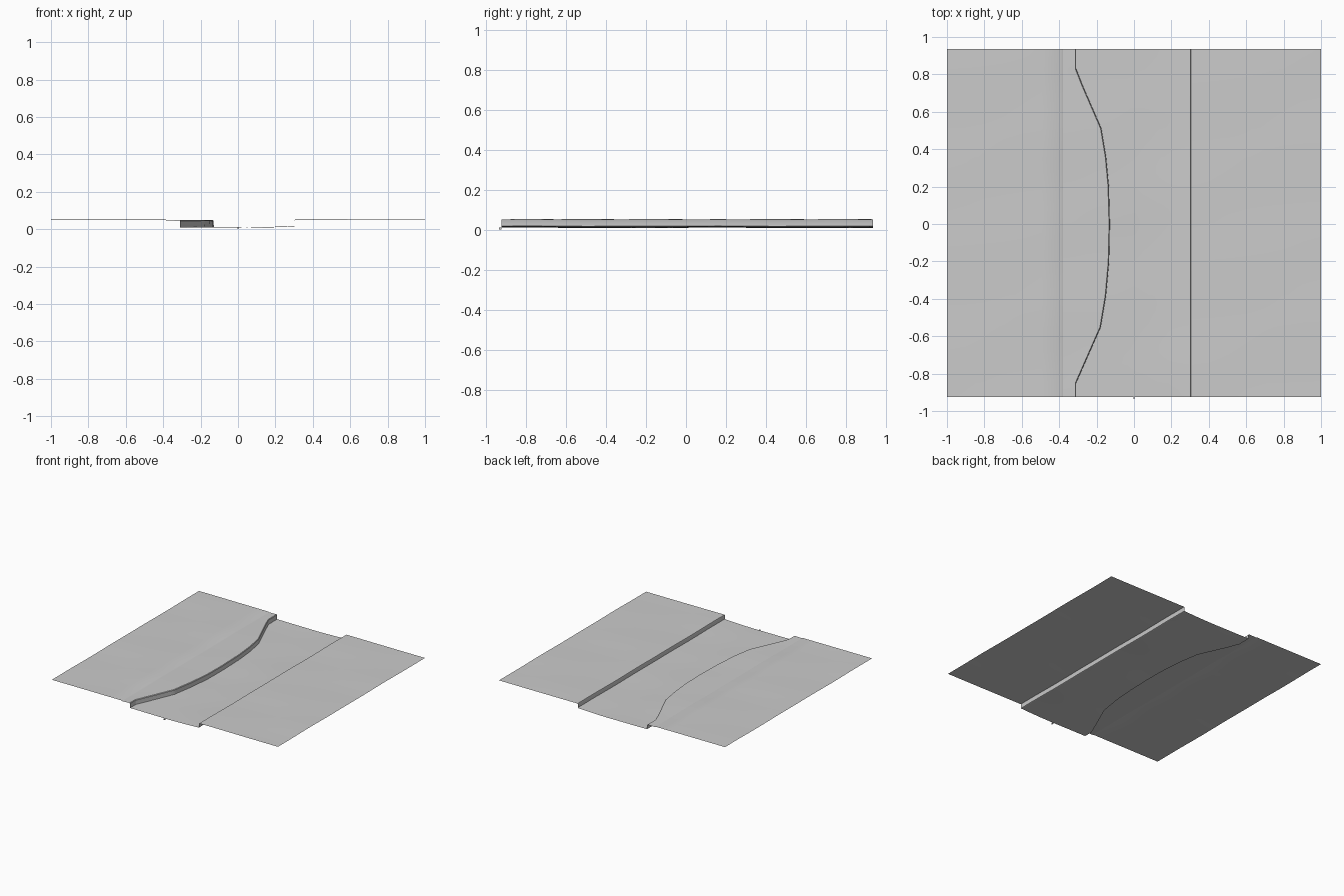
import bpy, bmesh, math

if "Cube" in bpy.data.objects:
    bpy.data.objects.remove(bpy.data.objects["Cube"])

Y0, Y1, N = -0.924, 0.935, 48
# kerb line of the bulging left pavement: (y, x)
BULGE = [(-0.924, -0.31), (-0.85, -0.31), (-0.55, -0.178), (-0.38, -0.15), (-0.2, -0.134),
         (0, -0.13), (0.2, -0.135), (0.36, -0.15), (0.51, -0.175), (0.74, -0.275),
         (0.83, -0.31), (0.935, -0.31)]
YS = sorted({round(Y0 + (Y1 - Y0) * i / N, 4) for i in range(N + 1)} | {p[0] for p in BULGE})


def kerb_x(y):
    for (ya, xa), (yb, xb) in zip(BULGE, BULGE[1:]):
        if y <= yb:
            return xa + (xb - xa) * (y - ya) / (yb - ya)
    return BULGE[-1][1]


def ripple(x, y):
    # slight wear in the surfaces
    return 0.0008 * math.sin(5 * x + 7 * y) + 0.0006 * math.sin(13 * y - 4 * x)


def strip(name, section):
    """Open sheet: section(y) gives a row of (x, z) from left to right."""
    bm = bmesh.new()
    rows = [[bm.verts.new((x, y, z + ripple(x, y))) for x, z in section(y)] for y in YS]
    for a, b in zip(rows, rows[1:]):
        for i in range(len(a) - 1):
            bm.faces.new((a[i], a[i + 1], b[i + 1], b[i]))
    me = bpy.data.meshes.new(name)
    bm.to_mesh(me)
    bm.free()
    ob = bpy.data.objects.new(name, me)
    bpy.context.collection.objects.link(ob)
    bpy.context.view_layer.objects.active = ob
    ob.select_set(True)
    bpy.ops.object.shade_smooth_by_angle(angle=math.radians(30))
    ob.select_set(False)
    return ob


def lerp_row(xa, za, xb, zb, n):
    return [(xa + (xb - xa) * i / n, za + (zb - za) * i / n) for i in range(n + 1)]


# pavement slabs
strip("left_pavement", lambda y: lerp_row(-1, 0.051, -0.39, 0.051, 6) + [(-0.38, 0.047)])
strip("right_pavement", lambda y: lerp_row(0.305, 0.051, 1, 0.051, 7))

# kerbstones: bulging top plus stepped face on the left, plain face on the right
strip("left_kerb", lambda y: lerp_row(-0.38, 0.047, kerb_x(y) - 0.004, 0.049, 4)
      + [(kerb_x(y), 0.045), (kerb_x(y), 0.028), (kerb_x(y) + 0.001, 0.011)])
strip("right_kerb", lambda y: [(0.298, 0.016), (0.303, 0.018), (0.303, 0.046), (0.305, 0.051)])

# roadway between the kerbs, rising slightly to the right gutter
strip("roadway", lambda y: lerp_row(kerb_x(y) + 0.001, 0.011, 0.05, 0.009, 4)
      + [(0.12, 0.010), (0.2, 0.012), (0.298, 0.016)])

# tiny loose chip at the front edge of the roadway
bpy.ops.mesh.primitive_cube_add(size=1, location=(0, -0.929, 0.005))
chip = bpy.context.object
chip.name = "edge_chip"
chip.scale = (0.008, 0.012, 0.01)
